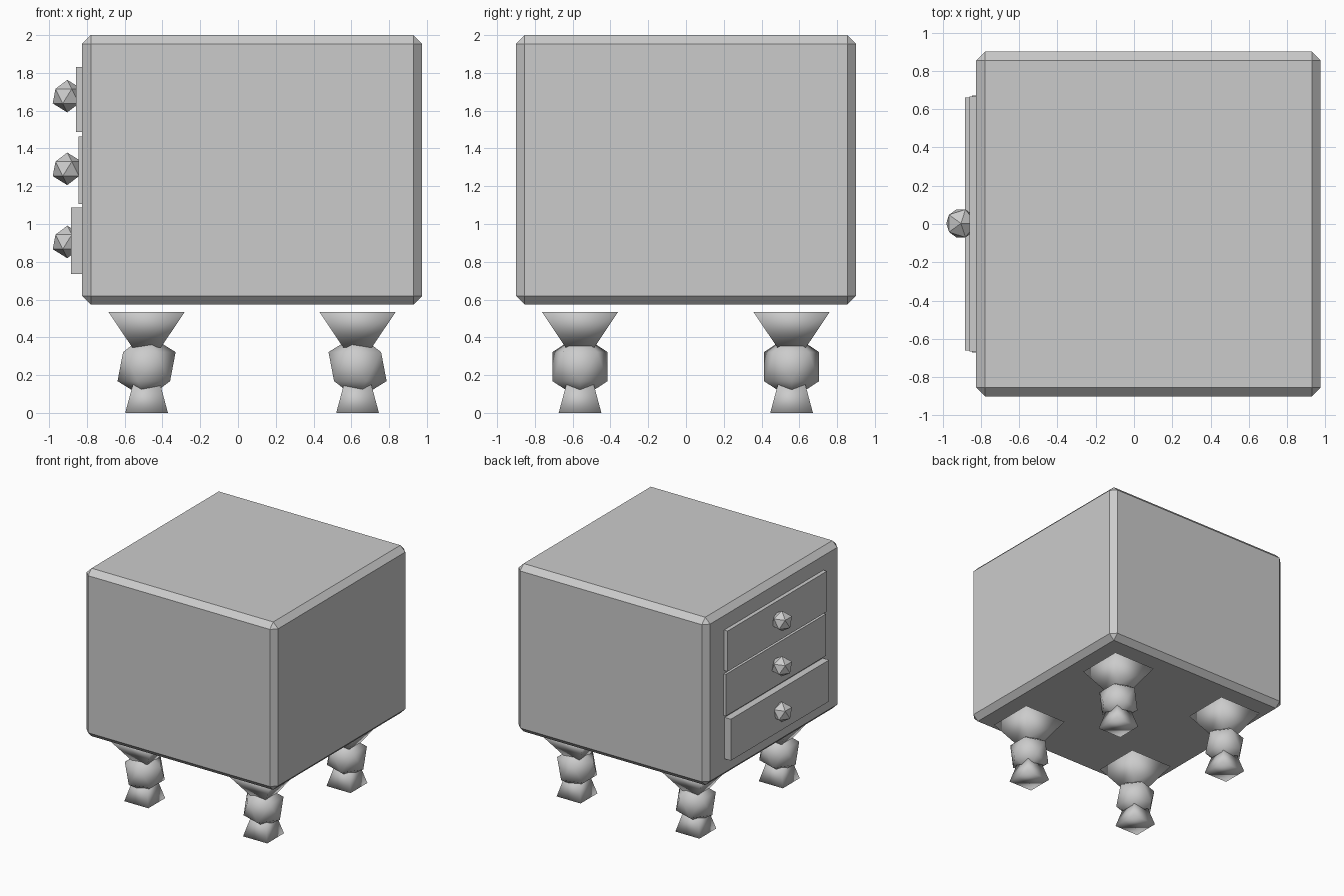
import bpy, bmesh
from mathutils import Matrix, Vector

if "Cube" in bpy.data.objects:
    bpy.data.objects.remove(bpy.data.objects["Cube"])


def new_object(name, bm, smooth=False):
    bmesh.ops.recalc_face_normals(bm, faces=bm.faces[:])
    for f in bm.faces:
        f.smooth = smooth
    mesh = bpy.data.meshes.new(name)
    bm.to_mesh(mesh)
    bm.free()
    ob = bpy.data.objects.new(name, mesh)
    bpy.context.collection.objects.link(ob)
    return ob


def box(name, lo, hi):
    lo, hi = Vector(lo), Vector(hi)
    bm = bmesh.new()
    bmesh.ops.create_cube(bm, size=1, matrix=Matrix.Translation((lo + hi) / 2)
                          @ Matrix.Diagonal((*(hi - lo), 1)))
    return new_object(name, bm)


def frustum(name, x, y, z0, half0, z1, half1):
    # Square tapered block, smooth shaded
    bm = bmesh.new()
    rings = [[bm.verts.new((x + sx * h, y + sy * h, z))
              for sx, sy in ((-1, -1), (1, -1), (1, 1), (-1, 1))]
             for z, h in ((z0, half0), (z1, half1))]
    for ring in rings:
        bm.faces.new(ring)
    for i in range(4):
        j = (i + 1) % 4
        bm.faces.new((rings[0][i], rings[0][j], rings[1][j], rings[1][i]))
    return new_object(name, bm, True)


def ball(name, loc, r, flip=1, smooth=False):
    # Twenty-sided ball, mirrored along x when flip is -1
    bm = bmesh.new()
    bmesh.ops.create_icosphere(bm, subdivisions=1, radius=r,
                               matrix=Matrix.Translation(loc) @ Matrix.Diagonal((flip, 1, 1, 1)))
    return new_object(name, bm, smooth)


# Cabinet body with chamfered edges
body = box("cabinet_body", (-0.825, -0.9, 0.573), (0.975, 0.9, 2.0))
bevel = body.modifiers.new("chamfer", 'BEVEL')
bevel.width = 0.046
bevel.segments = 1

# Drawer fronts with knobs: name, bottom, top, protrusion, half width, knob height
for name, z0, z1, x, half, kz in (("top", 1.488, 1.832, -0.858, 0.667, 1.677),
                                  ("middle", 1.107, 1.462, -0.845, 0.672, 1.292),
                                  ("bottom", 0.735, 1.087, -0.884, 0.66, 0.905)):
    box(name + "_drawer", (x, -half, z0), (-0.79, half, z1))
    ball(name + "_knob", (-0.904, 0.003, kz), 0.086)

# Legs: flared cap, round middle, tapered foot
for xn, x, flip in (("left", -0.484, 1), ("right", 0.633, -1)):
    for yn, y in (("front", -0.561), ("back", 0.559)):
        leg = f"{yn}_{xn}_leg"
        frustum(leg + "_cap", x, y, 0.345, 0.075, 0.535, 0.202)
        ball(leg + "_ball", (x, y, 0.245), 0.172, flip, True)
        frustum(leg + "_foot", x, y, 0.0, 0.113, 0.16, 0.07)
